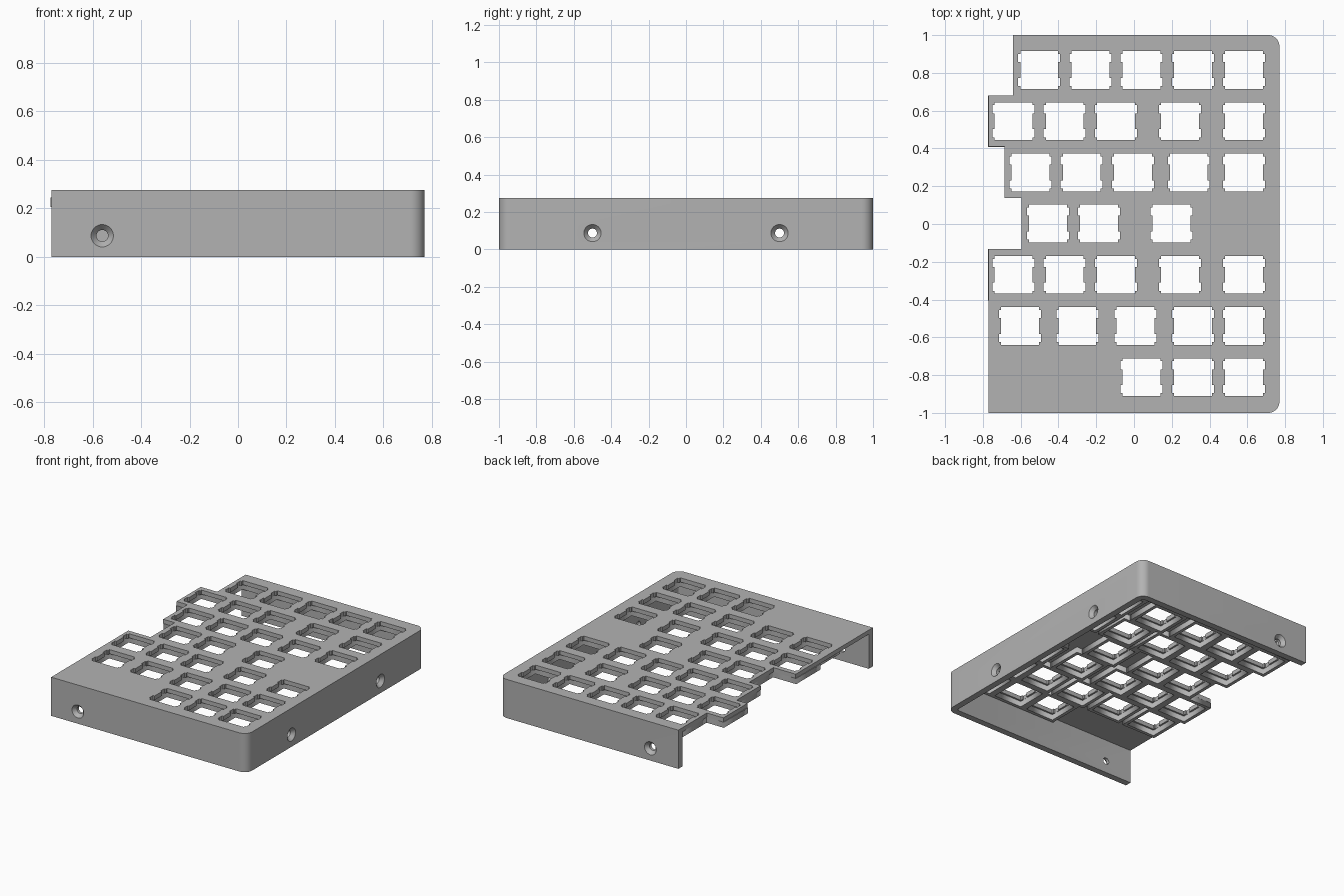
import bpy, bmesh, math
from mathutils import Vector, Matrix

cube = bpy.data.objects.get("Cube")
if cube:
    bpy.data.objects.remove(cube, do_unlink=True)

TOP, PLATE, FRAME = 0.275, 0.03, 0.04
WALL, RADIUS, SIDE = 0.046, 0.06, 0.77
UNIT = 0.272

grey = bpy.data.materials.new("case_grey")
grey.use_nodes = True
grey.diffuse_color = (0.45, 0.45, 0.45, 1)
grey.node_tree.nodes["Principled BSDF"].inputs["Base Color"].default_value = (0.45, 0.45, 0.45, 1)


def slab(name, loops, z0, z1):
    """Extrude flat outlines (inner loops become holes) into a clean mesh."""
    curve = bpy.data.curves.new(name, 'CURVE')
    curve.dimensions = '2D'
    curve.fill_mode = 'BOTH'
    curve.extrude = (z1 - z0) / 2
    for pts in loops:
        spline = curve.splines.new('POLY')
        spline.points.add(len(pts) - 1)
        for p, (x, y) in zip(spline.points, pts):
            p.co = (x, y, 0, 1)
        spline.use_cyclic_u = True
    temp = bpy.data.objects.new(name + "_outline", curve)
    bpy.context.collection.objects.link(temp)
    deps = bpy.context.evaluated_depsgraph_get()
    mesh = bpy.data.meshes.new_from_object(temp.evaluated_get(deps))
    bpy.data.objects.remove(temp, do_unlink=True)
    bm = bmesh.new()
    bm.from_mesh(mesh)
    bmesh.ops.remove_doubles(bm, verts=bm.verts, dist=0.0001)
    bmesh.ops.recalc_face_normals(bm, faces=bm.faces)
    bmesh.ops.translate(bm, verts=bm.verts, vec=(0, 0, (z0 + z1) / 2))
    bm.to_mesh(mesh)
    bm.free()
    mesh.materials.clear()
    mesh.materials.append(grey)
    obj = bpy.data.objects.new(name, mesh)
    bpy.context.collection.objects.link(obj)
    return obj


def arc(cx, cy, r, start, end, steps=10):
    angles = [math.radians(start + (end - start) * i / steps) for i in range(steps + 1)]
    return [(cx + r * math.cos(a), cy + r * math.sin(a)) for a in angles]


def rect(cx, cy, w, h):
    return [(cx + sx * w / 2, cy + sy * h / 2)
            for sx, sy in ((-1, -1), (1, -1), (1, 1), (-1, 1))]


def switch_hole(cx, cy):
    """Square opening with two clip notches on each side."""
    h, wing = 0.1, 0.111
    side = [(h, -h), (h, -0.085), (wing, -0.085), (wing, -0.042), (h, -0.042)]
    side += [(x, -y) for x, y in reversed(side)]
    return [(cx + x, cy + y) for x, y in side] + [(cx - x, cy - y) for x, y in side]


# Key positions, listed from the back row to the front row
wide = (-0.638, -0.367, -0.095, 0.243, 0.582)
rows = [
    (-0.502, -0.231, 0.04, 0.312, 0.582),
    wide,
    (-0.548, -0.277, -0.005, 0.29, 0.582),
    (-0.455, -0.185, 0.198),
    wide,
    (-0.603, -0.3, 0.008, 0.312, 0.582),
    (0.04, 0.312, 0.582),
]
keys = [(x, 0.815 - 0.271 * i) for i, row in enumerate(rows) for x in row]

# Top plate with a stepped open edge
c = SIDE - RADIUS
back_corner = 1 - RADIUS
corners = arc(c, -back_corner, RADIUS, -90, 0) + arc(c, back_corner, RADIUS, 0, 90)
steps = [(-0.64, 1), (-0.64, 0.68), (-SIDE, 0.68), (-SIDE, 0.41), (-0.685, 0.41),
         (-0.685, 0.138), (-0.595, 0.138), (-0.595, -0.133), (-SIDE, -0.133), (-SIDE, -1)]
top_plate = slab("top_plate", [corners + steps] + [switch_hole(*k) for k in keys],
                 TOP - PLATE, TOP)

# Support frames beneath each opening
for n, (x, y) in enumerate(keys):
    slab(f"switch_frame_{n + 1}", [rect(x, y, UNIT, 0.271), rect(x, y, 0.224, 0.224)],
         TOP - PLATE - FRAME, TOP - PLATE)

# Front, side and back walls in one U shape
r_in = RADIUS - WALL
inner = arc(c, back_corner, r_in, 90, 0, 4) + arc(c, -back_corner, r_in, 0, -90, 4)
outline = corners + [(-0.64, 1), (-0.64, 1 - WALL)] + inner + [(-SIDE, WALL - 1), (-SIDE, -1)]
walls = slab("outer_walls", [outline], 0, TOP - PLATE)


def screw_cutter(pos, outward):
    """Countersunk screw hole, as a revolved profile."""
    bm = bmesh.new()
    rings = []
    for radius, depth in ((0.048, -0.002), (0.024, 0.025), (0.024, 0.1)):
        rings.append([bm.verts.new((radius * math.cos(a), radius * math.sin(a), -depth))
                      for a in (math.tau * i / 32 for i in range(32))])
    for a, b in zip(rings, rings[1:]):
        for i in range(32):
            j = (i + 1) % 32
            bm.faces.new((a[i], a[j], b[j], b[i]))
    bm.faces.new(rings[0])
    bm.faces.new(rings[-1])
    bmesh.ops.recalc_face_normals(bm, faces=bm.faces)
    turn = Vector(outward).to_track_quat('Z', 'Y').to_matrix().to_4x4()
    bm.transform(Matrix.Translation(pos) @ turn)
    mesh = bpy.data.meshes.new("screw_cutter")
    bm.to_mesh(mesh)
    bm.free()
    mesh.materials.append(grey)
    obj = bpy.data.objects.new("screw_cutter", mesh)
    bpy.context.collection.objects.link(obj)
    obj.hide_render = True
    return obj


# Screw holes in the three walls
SCREW_Z = 0.087
cutters = [screw_cutter((SIDE, y, SCREW_Z), (1, 0, 0)) for y in (-0.5, 0.5)]
cutters.append(screw_cutter((-0.56, -1, SCREW_Z), (0, -1, 0)))
cutters.append(screw_cutter((-0.42, 1, SCREW_Z), (0, 1, 0)))
for cutter in cutters:
    mod = walls.modifiers.new("screw_hole", 'BOOLEAN')
    mod.operation = 'DIFFERENCE'
    mod.solver = 'EXACT'
    mod.object = cutter
deps = bpy.context.evaluated_depsgraph_get()
cut_mesh = bpy.data.meshes.new_from_object(walls.evaluated_get(deps))
walls.modifiers.clear()
walls.data = cut_mesh
for cutter in cutters:
    bpy.data.objects.remove(cutter, do_unlink=True)

# Smooth the rounded corners, keep the edges crisp
bpy.ops.object.select_all(action='DESELECT')
for obj in (top_plate, walls):
    obj.select_set(True)
bpy.context.view_layer.objects.active = walls
bpy.ops.object.shade_smooth_by_angle(angle=math.radians(25))
